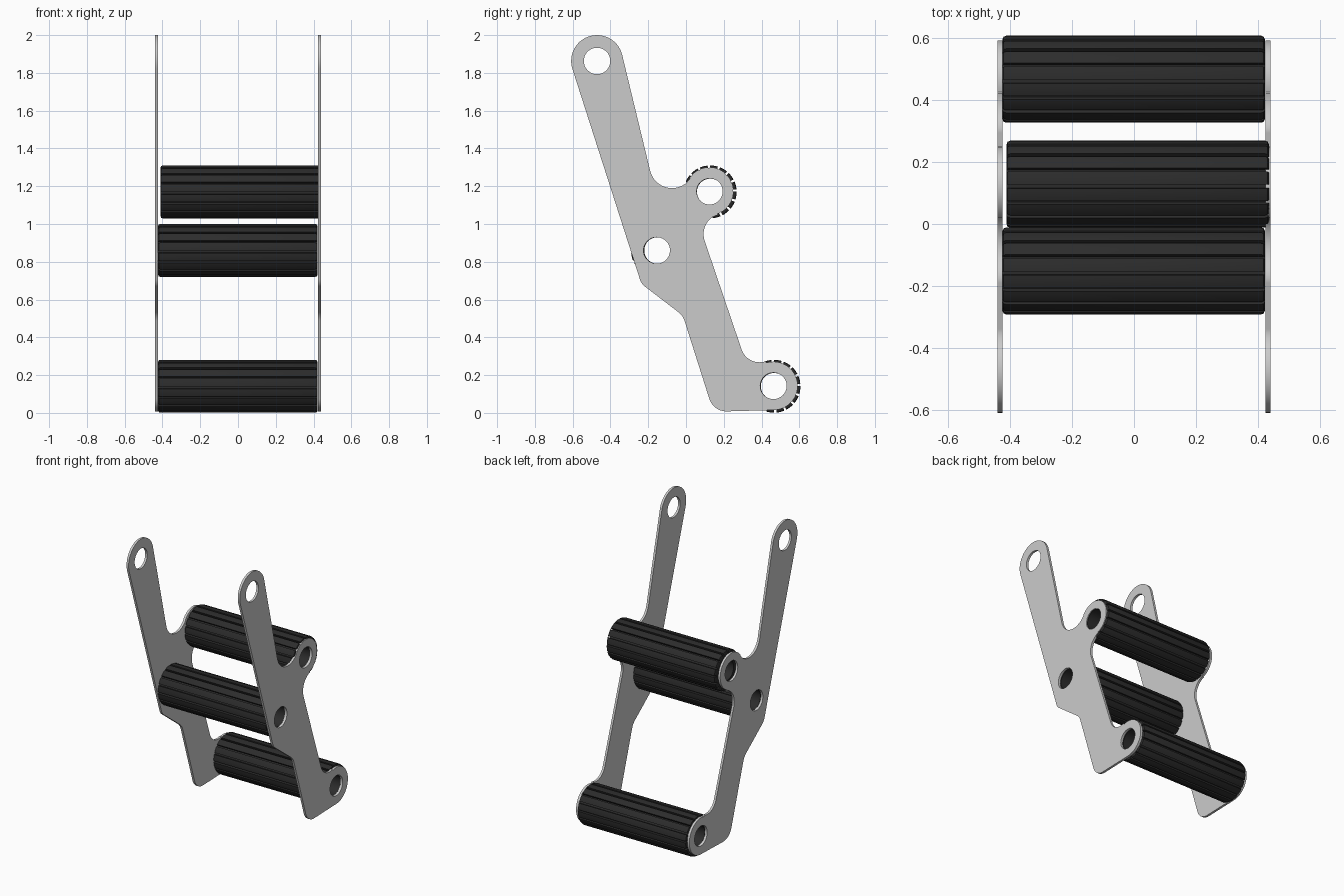
import bpy, bmesh
from math import cos, sin, radians, pi

if "Cube" in bpy.data.objects:
    bpy.data.objects.remove(bpy.data.objects["Cube"])

black = bpy.data.materials.new("black_rubber")
black.diffuse_color = (0.025, 0.025, 0.025, 1)
black.use_nodes = True
black.node_tree.nodes["Principled BSDF"].inputs["Base Color"].default_value = black.diffuse_color


def arc(c, r, a0, a1, n=14):
    """Points on an arc about c = (y, z), angles in degrees."""
    return [(c[0] + r * cos(radians(a0 + (a1 - a0) * i / n)),
             c[1] + r * sin(radians(a0 + (a1 - a0) * i / n))) for i in range(n + 1)]


def smooth(ob, angle):
    bpy.ops.object.select_all(action='DESELECT')
    ob.select_set(True)
    bpy.context.view_layer.objects.active = ob
    bpy.ops.object.shade_smooth_by_angle(angle=radians(angle))


# Shared pivot positions (y, z)
TOP, UPPER = (-0.471, 1.863), (0.124, 1.173)
MIDDLE, LOWER = (-0.155, 0.86), (0.463, 0.143)

# Plate outline: tangent arcs joined by straight edges
outline = (
    arc(TOP, 0.137, 198, 13.6, 28)
    + arc((-0.074, 1.309), 0.119, 193.6, 326)
    + arc(UPPER, 0.125, 145, -71, 30)
    + arc((0.204, 0.946), 0.111, 109, 197.6)
    + arc((0.389, 0.368), 0.1, 197.6, 288)
    + arc(LOWER, 0.128, 107, -88, 30)
    + arc((0.214, 0.103), 0.095, -88, -162)
    + arc((-0.098, 0.458), 0.095, 18, 51, 6)
    + arc((-0.173, 0.728), 0.074, 231, 198, 6))


def side_plate(name, x):
    cu = bpy.data.curves.new(name, 'CURVE')
    cu.dimensions, cu.fill_mode, cu.extrude = '2D', 'BOTH', 0.008
    holes = [arc(c, 0.07, 0, 360, 40)[:-1] for c in (TOP, UPPER, MIDDLE, LOWER)]
    for loop in [outline] + holes:
        sp = cu.splines.new('POLY')
        sp.points.add(len(loop) - 1)
        for p, (y, z) in zip(sp.points, loop):
            p.co = (y, z, 0, 1)
        sp.use_cyclic_u = True
    ob = bpy.data.objects.new(name, cu)
    bpy.context.collection.objects.link(ob)
    ob.location.x = x
    ob.rotation_euler = (pi / 2, 0, pi / 2)
    bpy.ops.object.select_all(action='DESELECT')
    ob.select_set(True)
    bpy.context.view_layer.objects.active = ob
    bpy.ops.object.convert(target='MESH')
    ob = bpy.context.view_layer.objects.active
    bm = bmesh.new()
    bm.from_mesh(ob.data)
    bmesh.ops.remove_doubles(bm, verts=bm.verts, dist=1e-5)
    bmesh.ops.recalc_face_normals(bm, faces=bm.faces)
    bm.to_mesh(ob.data)
    bm.free()
    smooth(ob, 30)


def roller(name, centre, x, ribs=16, half=0.4225):
    """Hollow tube with raised lengthwise ribs and rounded rib ends."""
    pitch, gap = 2 * pi / ribs, radians(5)
    section = []                                   # (angle, is_rib)
    for i in range(ribs):
        a = radians(3) + i * pitch
        section += [(a - gap / 2, 0), (a + gap / 2, 0), (a + gap / 2, 1)]
        section += [(a + gap / 2 + (pitch - gap) * k / 4, 1) for k in (1, 2, 3, 4)]
    # stations along the tube: (x, rib radius, groove radius)
    ends = [(half, 0.07, 0.07), (half, 0.128, 0.121),
            (half - 0.004, 0.137, 0.121), (half - 0.012, 0.14, 0.121)]
    stations = [(-s, r, g) for s, r, g in ends] + ends[::-1]
    bm = bmesh.new()
    rings = [[bm.verts.new((s, (r if rib else g) * cos(a), (r if rib else g) * sin(a)))
              for a, rib in section] for s, r, g in stations]
    n = len(section)
    for j in range(len(rings)):
        r0, r1 = rings[j], rings[(j + 1) % len(rings)]
        for i in range(n):
            k = (i + 1) % n
            bm.faces.new((r0[i], r0[k], r1[k], r1[i]))
    bmesh.ops.remove_doubles(bm, verts=bm.verts, dist=1e-5)
    bmesh.ops.recalc_face_normals(bm, faces=bm.faces)
    me = bpy.data.meshes.new(name)
    bm.to_mesh(me)
    bm.free()
    me.materials.append(black)
    ob = bpy.data.objects.new(name, me)
    ob.location = (x, *centre)
    bpy.context.collection.objects.link(ob)
    smooth(ob, 35)


# Two matching side plates
side_plate("side_plate_left", -0.432)
side_plate("side_plate_right", 0.432)

# Three ribbed rollers; the upper one sits slightly to the right
roller("upper_roller", (0.128, 1.17), 0.012)
roller("middle_roller", (-0.151, 0.86), -0.001)
roller("lower_roller", (0.466, 0.141), -0.001)
